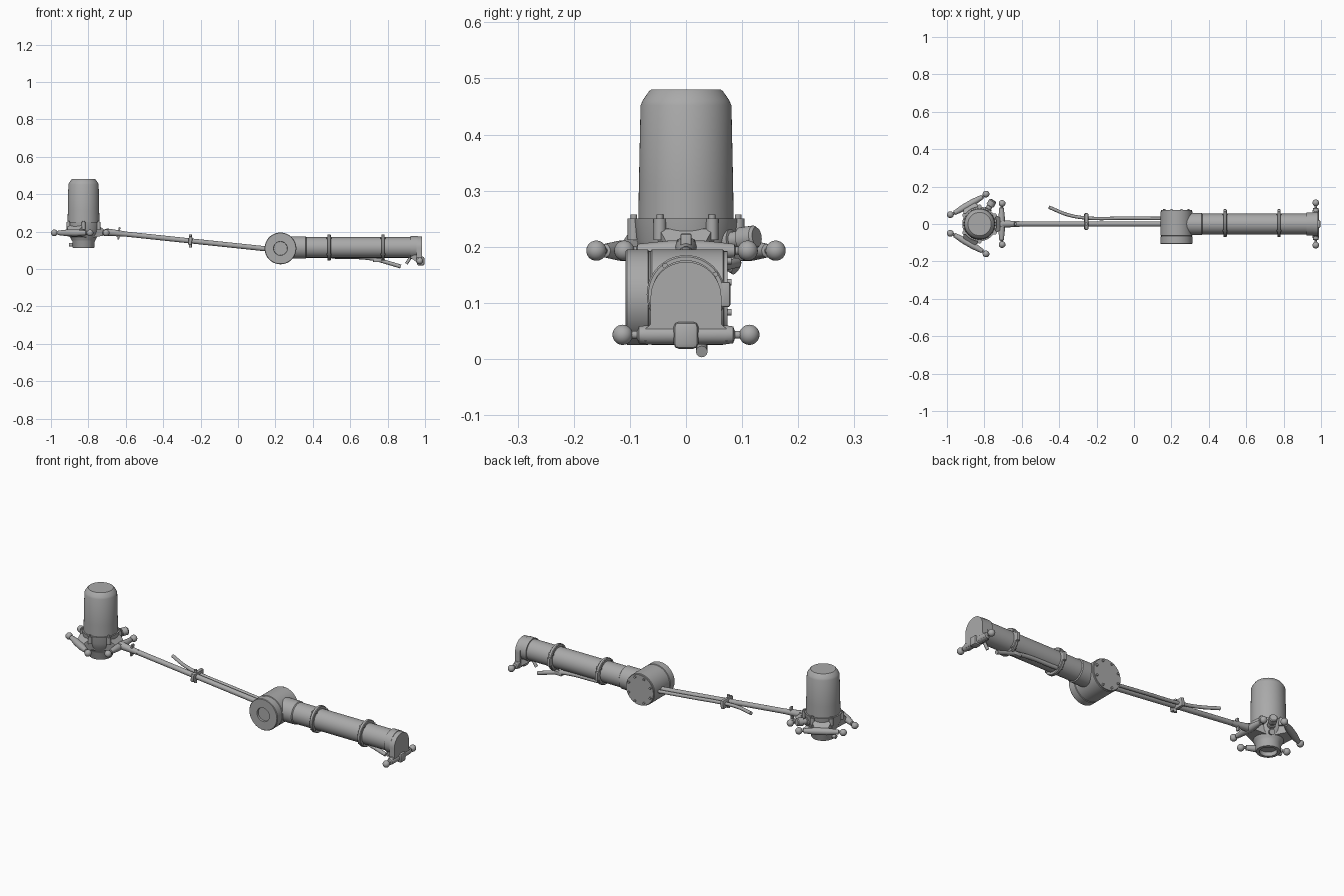
import bpy, bmesh
from math import cos, sin, pi, radians
from mathutils import Vector, Matrix

cube = bpy.data.objects.get("Cube")
if cube:
    bpy.data.objects.remove(cube, do_unlink=True)

grey = bpy.data.materials.new("machined grey")
grey.use_nodes = True
COLOR = (0.4, 0.4, 0.4, 1)
grey.diffuse_color = COLOR
grey.node_tree.nodes["Principled BSDF"].inputs["Base Color"].default_value = COLOR


def finish(bm, name):
    bmesh.ops.recalc_face_normals(bm, faces=bm.faces)
    mesh = bpy.data.meshes.new(name)
    bm.to_mesh(mesh)
    bm.free()
    mesh.materials.append(grey)
    for p in mesh.polygons:
        p.use_smooth = True
    mesh.set_sharp_from_angle(angle=radians(32))
    obj = bpy.data.objects.new(name, mesh)
    bpy.context.collection.objects.link(obj)
    return obj


def lathe(name, profile, origin, axis=(0, 0, 1), n=48):
    """Turn (radius, distance) pairs around an axis, with closed ends."""
    bm = bmesh.new()
    m = Matrix.Translation(origin) @ Vector(axis).to_track_quat('Z', 'Y').to_matrix().to_4x4()
    rings = [[bm.verts.new(m @ Vector((r * cos(2 * pi * i / n), r * sin(2 * pi * i / n), h)))
              for i in range(n)] for r, h in profile]
    for a, b in zip(rings, rings[1:]):
        for i in range(n):
            j = (i + 1) % n
            bm.faces.new((a[i], a[j], b[j], b[i]))
    bm.faces.new(rings[0])
    bm.faces.new(rings[-1])
    return finish(bm, name)


def rod(name, a, b, r, r2=None, n=24):
    a, b = Vector(a), Vector(b)
    return lathe(name, [(r, 0), (r2 or r, (b - a).length)], a, b - a, n)


def ball(name, center, r=0.018):
    bm = bmesh.new()
    bmesh.ops.create_uvsphere(bm, u_segments=24, v_segments=14, radius=r,
                              matrix=Matrix.Translation(center))
    return finish(bm, name)


def box(name, center, size, bevel=0.004, turn=0):
    bm = bmesh.new()
    bmesh.ops.create_cube(bm, size=1, matrix=Matrix.Diagonal((*size, 1)))
    bmesh.ops.bevel(bm, geom=bm.edges[:], offset=bevel, segments=2, affect='EDGES', profile=0.5)
    bm.transform(Matrix.Translation(center) @ Matrix.Rotation(turn, 4, 'Y'))
    return finish(bm, name)


def hull(name, points):
    bm = bmesh.new()
    for p in points:
        bm.verts.new(p)
    bmesh.ops.convex_hull(bm, input=bm.verts[:])
    return finish(bm, name)


def cable(name, points, r):
    curve = bpy.data.curves.new(name, 'CURVE')
    curve.dimensions = '3D'
    curve.bevel_depth, curve.bevel_resolution = r, 4
    curve.use_fill_caps = True
    s = curve.splines.new('BEZIER')
    s.bezier_points.add(len(points) - 1)
    for bp, p in zip(s.bezier_points, points):
        bp.co = p
        bp.handle_left_type = bp.handle_right_type = 'AUTO'
    curve.materials.append(grey)
    obj = bpy.data.objects.new(name, curve)
    bpy.context.collection.objects.link(obj)


# Motor cover, flange and hub with a recessed outlet
HX = -0.826
lathe("motor_cover", [(0.085, 0.245), (0.084, 0.31), (0.081, 0.452), (0.077, 0.461),
                      (0.066, 0.477), (0.062, 0.48)], (HX, 0, 0), n=64)
lathe("hub", [(0.042, 0.135), (0.042, 0.113), (0.057, 0.113), (0.060, 0.118), (0.060, 0.148),
              (0.066, 0.158), (0.082, 0.19), (0.088, 0.212), (0.092, 0.25)], (HX, 0, 0), n=64)
for i in range(6):
    a = radians(60 * i + 30)
    x, y = HX + 0.093 * cos(a), 0.093 * sin(a)
    rod("flange_lug", (x, y, 0.212), (x, y, 0.25), 0.011)
    rod("flange_bolt", (x, y, 0.25), (x, y, 0.257), 0.006, n=12)

# Three lever brackets with ball-ended cross bars
for k in range(3):
    a = radians(120 * k)
    out, side = Vector((cos(a), sin(a), 0)), Vector((-sin(a), cos(a), 0))
    at = lambda r, t, z: Vector((HX, 0, z)) + out * r + side * t
    hull("lever_bracket", [at(r, s * t, z) for s in (-1, 1) for r, t, z in
                           ((0.05, 0.06, 0.235), (0.05, 0.05, 0.168), (0.085, 0.048, 0.232),
                            (0.112, 0.034, 0.207), (0.112, 0.034, 0.179))])
    lathe("cross_bar", [(0.007, -0.105), (0.007, -0.088), (0.012, -0.086), (0.018, -0.03),
                        (0.018, 0.03), (0.012, 0.086), (0.007, 0.088), (0.007, 0.105)],
          at(0.118, 0, 0.193), side, 24)
    for s in (-1, 1):
        ball("hub_ball", at(0.121, s * 0.11, 0.193))

# Side connector on the hub
d = Vector((cos(radians(60)), sin(radians(60)), 0.12)).normalized()
lathe("connector", [(0.02, 0.06), (0.02, 0.095), (0.015, 0.096), (0.015, 0.112), (0.021, 0.114),
                    (0.021, 0.142), (0.017, 0.147)], (HX, 0, 0.2), d, 24)
rod("connector_plug", (HX + 0.04, 0.07, 0.175), (HX + 0.05, 0.09, 0.163), 0.014)
rod("hub_side_fitting", (HX - 0.05, 0, 0.129), (HX - 0.078, 0, 0.129), 0.010)

# Forearm rod with its joint and cable clamps
slope = 0.105
along = lambda x, y=0.0, dz=0.0: Vector((x, y, 0.197 - slope * (x + 0.70) + dz))
rod("forearm_rod", along(-0.70), along(0.16), 0.0135)
rod("rod_socket", along(-0.705), along(-0.60), 0.020, 0.014)
box("rod_joint", along(-0.703), (0.026, 0.034, 0.034), 0.006, slope)
box("rod_clip", along(-0.637), (0.010, 0.020, 0.066), 0.003, slope)
box("cable_clamp", along(-0.255, 0.013), (0.020, 0.090, 0.046), 0.007, slope)
rod("clamp_screw", along(-0.255, 0, -0.035), along(-0.255, 0, 0.035), 0.008, n=16)
cable("forearm_cable", [along(0.15, 0.030), along(-0.05, 0.031), along(-0.25, 0.032),
                        along(-0.35, 0.048), along(-0.455, 0.090)], 0.009)

# Elbow drum, turned around the y axis
EX, EZ = 0.227, 0.110
lathe("elbow_drum", [(0.036, -0.098), (0.037, -0.108), (0.082, -0.108), (0.085, -0.105),
                     (0.085, -0.068), (0.082, -0.066), (0.082, -0.063), (0.085, -0.061),
                     (0.085, 0.066), (0.082, 0.068), (0.082, 0.074)], (EX, 0, EZ), (0, 1, 0), 64)
for i in range(8):
    a = radians(45 * i + 22.5)
    x, z = EX + 0.070 * cos(a), EZ + 0.070 * sin(a)
    rod("drum_bolt", (x, 0.07, z), (x, 0.081, z), 0.006, n=12)

# Upper arm tube, neck and clamp rings
TZ = 0.115
lathe("arm_tube", [(0.060, 0.25), (0.060, 0.362), (0.055, 0.366), (0.055, 0.94)],
      (0, 0, TZ), (1, 0, 0), 64)
for x in (0.487, 0.775):
    lathe("clamp_ring", [(0.067, -0.009), (0.070, -0.006), (0.070, 0.006), (0.067, 0.009)],
          (x, 0, TZ), (1, 0, 0))
    box("ring_ear", (x, 0.063, TZ), (0.018, 0.032, 0.045))
    for a in (0.6, 2.2, 3.8, 5.4):
        y, z = 0.063 * cos(a), TZ + 0.063 * sin(a)
        rod("ring_bolt", (x - 0.014, y, z), (x + 0.014, y, z), 0.005, n=12)

# Arched end cap, extruded along the tube
bm = bmesh.new()
arch = [(0.063 * cos(t), TZ - 0.005 + 0.063 * sin(t)) for t in (pi * i / 24 for i in range(25))]
arch += [(-0.063, 0.062), (-0.074, 0.052), (-0.074, 0.032), (0.074, 0.032), (0.074, 0.052), (0.063, 0.062)]
cap = bm.faces.new([bm.verts.new((0.955, y, z)) for y, z in arch])
ext = bmesh.ops.extrude_face_region(bm, geom=[cap])
for v in ext["geom"]:
    if isinstance(v, bmesh.types.BMVert):
        v.co.x = 0.985
finish(bm, "end_cap")
lathe("cap_collar", [(0.061, 0.922), (0.061, 0.96)], (0, 0, TZ), (1, 0, 0), 48)
hull("cap_brace", [(x, s * y, z) for s in (-1, 1) for x, y, z in
                   ((0.922, 0.035, 0.075), (0.922, 0.035, 0.06), (0.965, 0.06, 0.03), (0.965, 0.06, 0.075))])

# End joint with ball-ended bar
lathe("end_bar", [(0.007, -0.11), (0.007, -0.087), (0.015, -0.084), (0.017, -0.07), (0.017, 0.07),
                  (0.015, 0.084), (0.007, 0.087), (0.007, 0.11)], (0.972, 0, 0.043), (0, 1, 0), 24)
for s in (-1, 1):
    ball("end_ball", (0.972, s * 0.113, 0.043))
box("end_clevis", (0.977, 0, 0.042), (0.040, 0.044, 0.048), 0.009)

# Loose cable under the tube and a small bracket
cable("arm_cable", [(0.5, 0.028, 0.066), (0.72, 0.028, 0.055), (0.8, 0.028, 0.034), (0.87, 0.028, 0.013)], 0.0105)
box("cable_bracket", (0.745, 0.028, 0.047), (0.045, 0.022, 0.022))
rod("cap_screw", (0.90, 0, 0.028), (0.925, 0, 0.065), 0.008, n=16)
